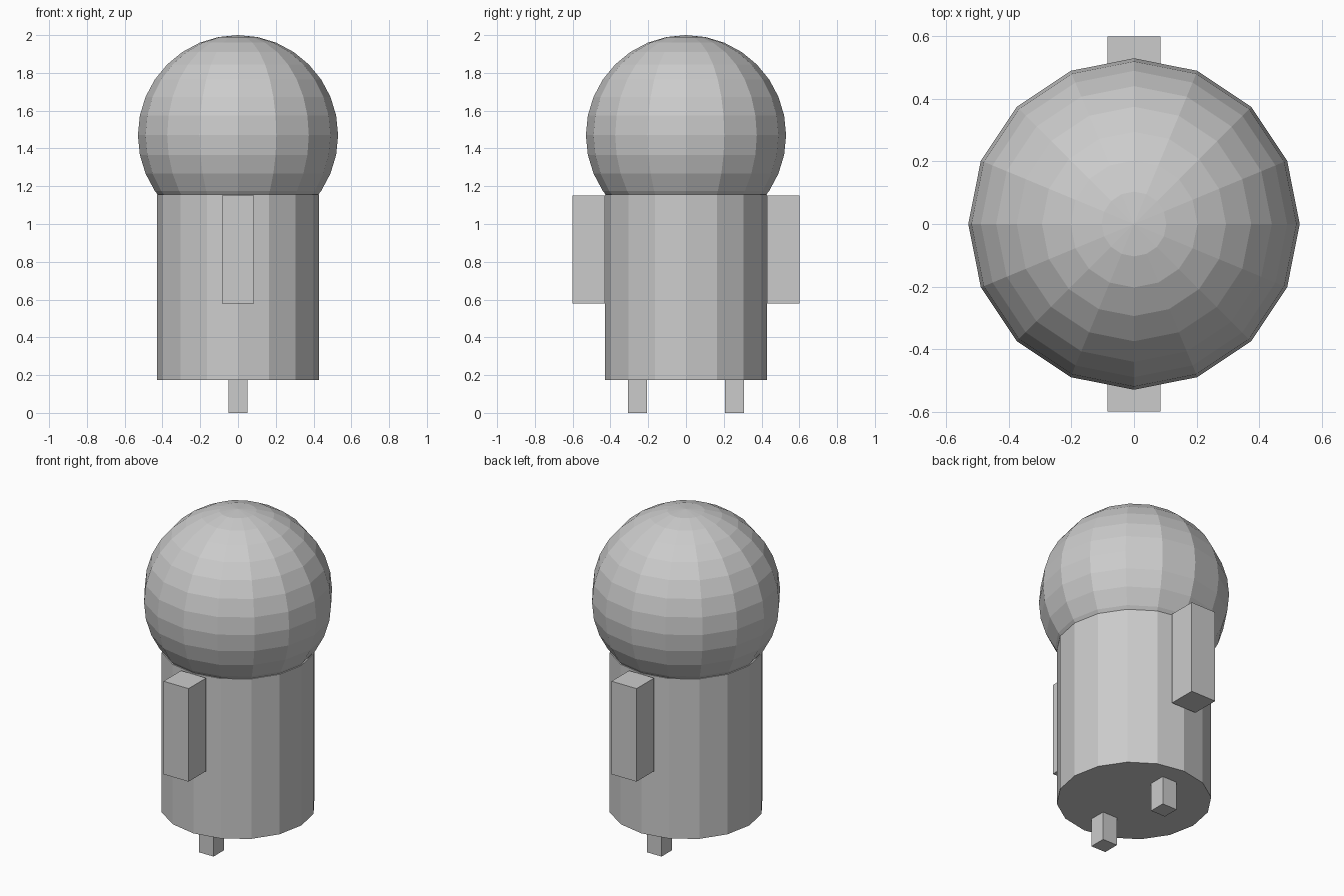
import bpy

if "Cube" in bpy.data.objects:
    bpy.data.objects.remove(bpy.data.objects["Cube"])


def box(name, lo, hi):
    """Axis-aligned box between two corners."""
    centre = [(a + b) / 2 for a, b in zip(lo, hi)]
    bpy.ops.mesh.primitive_cube_add(size=1, location=centre)
    obj = bpy.context.object
    obj.name = name
    obj.scale = [b - a for a, b in zip(lo, hi)]
    bpy.ops.object.transform_apply(location=False, rotation=False, scale=True)
    return obj


# Cylindrical body, 16 flat sides
BOTTOM, TOP = 0.175, 1.155
bpy.ops.mesh.primitive_cylinder_add(vertices=16, radius=0.43, depth=TOP - BOTTOM,
                                    location=(0, 0, (BOTTOM + TOP) / 2))
bpy.context.object.name = "body"

# Faceted ball head, sunk into the body
bpy.ops.mesh.primitive_uv_sphere_add(segments=16, ring_count=16, radius=0.53,
                                     location=(0, 0, 1.47))
bpy.context.object.name = "head"

# Arms and legs at front and back
for side, s in (("front", -1), ("back", 1)):
    y0, y1 = sorted((s * 0.43, s * 0.60))
    box(side + "_arm", (-0.085, y0, 0.58), (0.085, y1, 1.15))
    y0, y1 = sorted((s * 0.207, s * 0.308))
    box(side + "_leg", (-0.05, y0, 0), (0.05, y1, BOTTOM))
